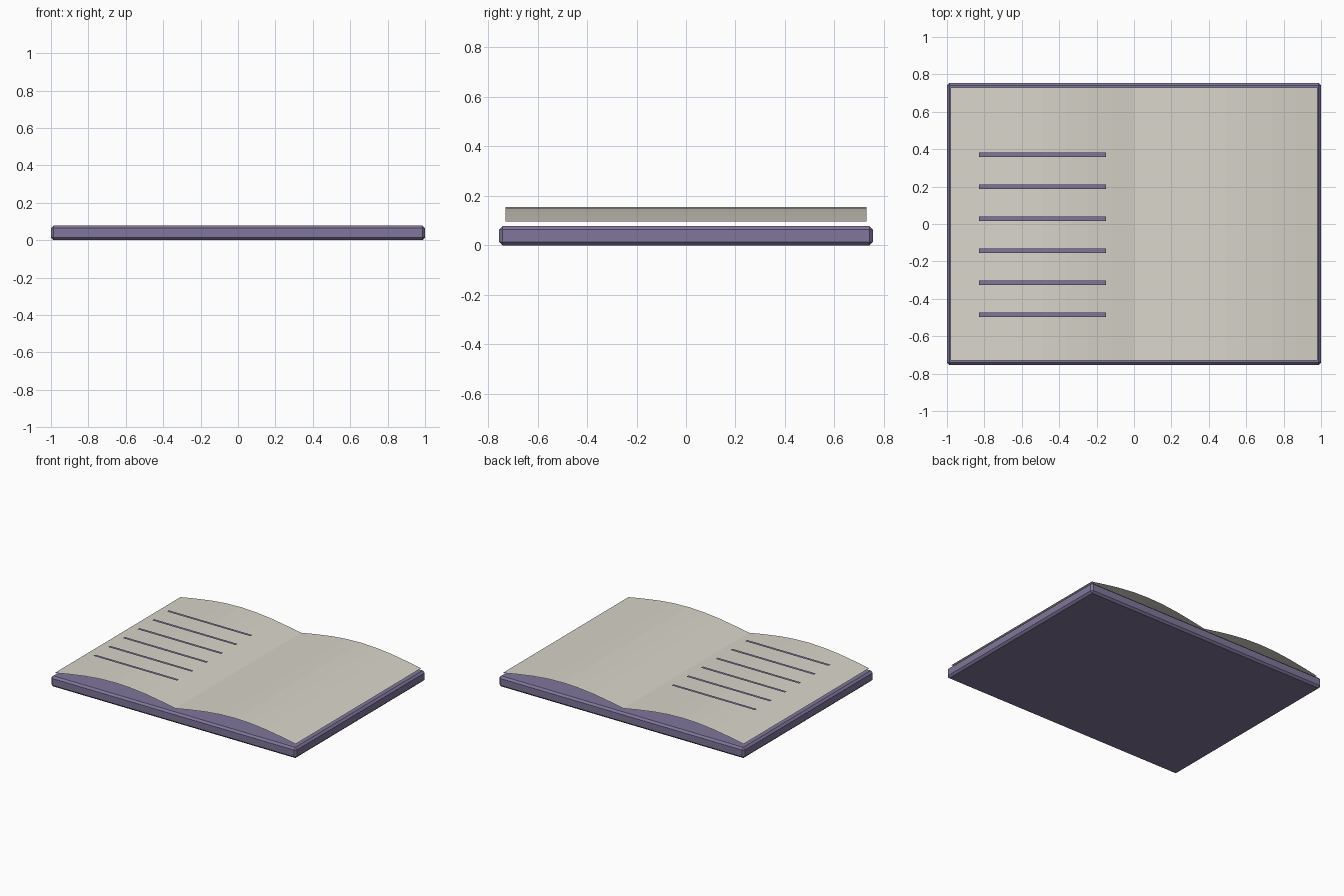
import bpy, bmesh, math

if "Cube" in bpy.data.objects:
    bpy.data.objects.remove(bpy.data.objects["Cube"], do_unlink=True)


def material(name, rgb):
    m = bpy.data.materials.new(name)
    m.use_nodes = True
    m.diffuse_color = (*rgb, 1)
    m.node_tree.nodes["Principled BSDF"].inputs["Base Color"].default_value = (*rgb, 1)
    return m


def add_object(name, bm, mat):
    mesh = bpy.data.meshes.new(name)
    bm.to_mesh(mesh)
    bm.free()
    mesh.materials.append(mat)
    obj = bpy.data.objects.new(name, mesh)
    bpy.context.collection.objects.link(obj)
    return obj


def strip(name, profile, y0, y1, mat):
    """Sheet swept along y from a list of (x, z) points, facing up."""
    bm = bmesh.new()
    front = [bm.verts.new((x, y0, z)) for x, z in profile]
    back = [bm.verts.new((x, y1, z)) for x, z in profile]
    for i in range(len(profile) - 1):
        bm.faces.new((front[i], front[i + 1], back[i + 1], back[i]))
    return add_object(name, bm, mat)


purple = material("muted purple", (0.215, 0.18, 0.325))
paper = material("warm paper", (0.69, 0.665, 0.59))

# Cover board with chamfered edges
width, depth, height = 2.0, 1.51, 0.078
bm = bmesh.new()
bmesh.ops.create_cube(bm, size=1)
for v in bm.verts:
    v.co = (v.co.x * width, v.co.y * depth, (v.co.z + 0.5) * height)
cover = add_object("cover", bm, purple)
bevel = cover.modifiers.new("chamfer", "BEVEL")
bevel.width = 0.014
bevel.segments = 1

# Open pages: one thin sheet with two arched halves meeting in a valley
half, steps = 0.98, 8
pages = []
for i in range(-steps, steps + 1):
    t = i / steps
    pages.append((t * half, 0.097 + 0.058 * abs(math.sin(math.pi * t))))
strip("pages", pages, -0.73, 0.73, paper)

# Lines of writing hovering over the left-hand page
for i in range(6):
    y = 0.37 - 0.171 * i
    strip(f"writing_line_{i + 1}", [(-0.83, 0.173), (-0.15, 0.173)],
          y - 0.011, y + 0.011, purple)
